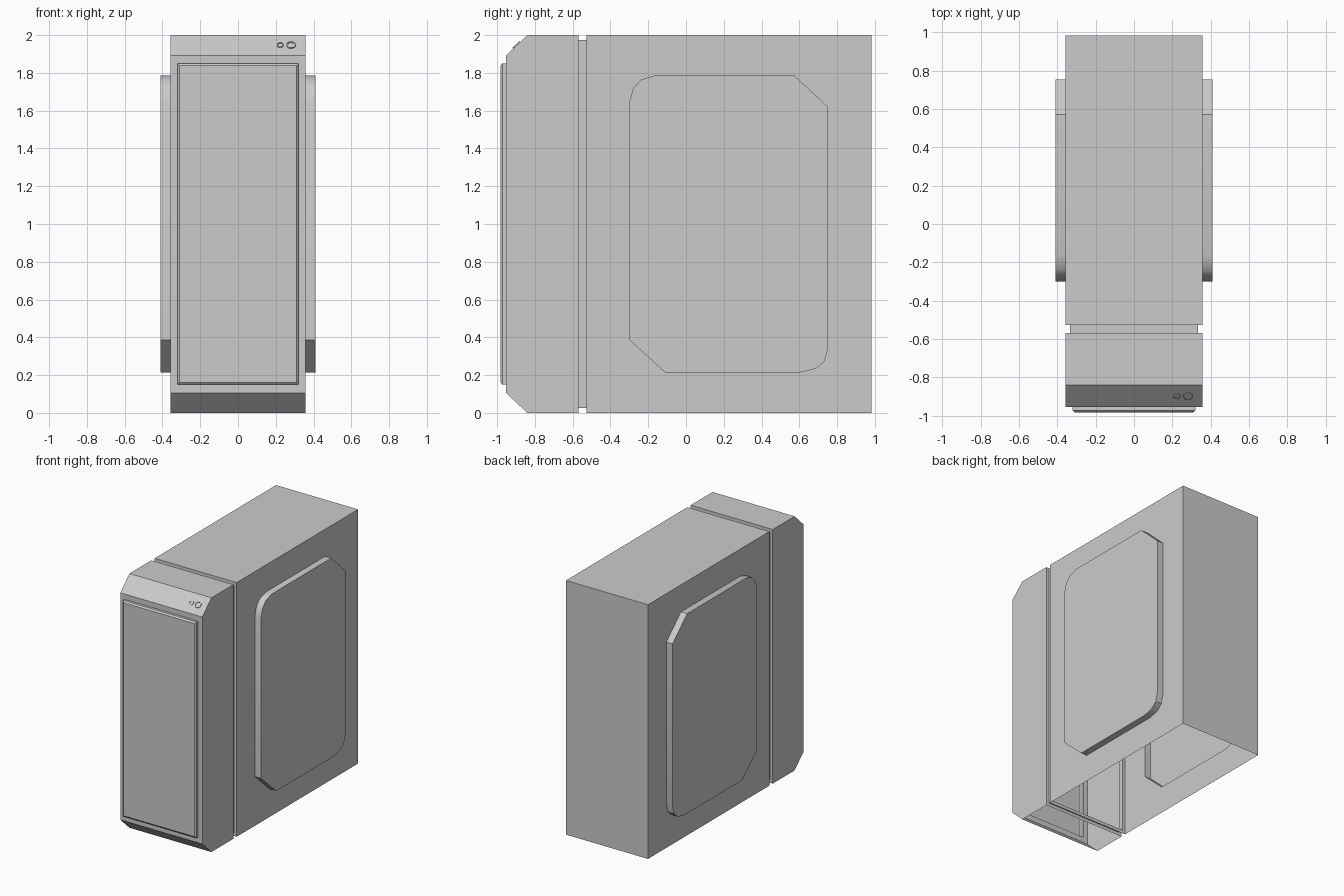
import bpy, bmesh, math
from mathutils import Matrix, Vector

if "Cube" in bpy.data.objects:
    bpy.data.objects.remove(bpy.data.objects["Cube"])


def finish(bm, name):
    """Turn a bmesh into an object with smooth curves and sharp edges."""
    bmesh.ops.recalc_face_normals(bm, faces=bm.faces[:])
    me = bpy.data.meshes.new(name)
    bm.to_mesh(me)
    bm.free()
    me.shade_smooth()
    me.set_sharp_from_angle(angle=math.radians(35))
    ob = bpy.data.objects.new(name, me)
    bpy.context.collection.objects.link(ob)
    return ob


# Case shell: rectangular sections from back to front (y, half width, z low, z high)
W = 0.357
SECTIONS = [
    (0.982, W, 0, 2), (-0.526, W, 0, 2),                            # main body
    (-0.526, 0.333, 0.026, 1.974), (-0.568, 0.333, 0.026, 1.974),   # groove
    (-0.568, W, 0, 2), (-0.84, W, 0, 2), (-0.953, W, 0.106, 1.892), # front bezel
    (-0.953, 0.32, 0.15, 1.85), (-0.972, 0.32, 0.15, 1.85),         # front door
    (-0.982, 0.31, 0.162, 1.838),
]
# Quads left out per span (0 bottom, 1 right, 3 left): the underside is open
SKIP = {0: (0, 1, 3), 4: (0,)}

# Raised side panel outline (y, z)
PANEL = [(-0.30, 1.645), (-0.28, 1.718), (-0.237, 1.765), (-0.163, 1.787),
         (0.572, 1.787), (0.753, 1.619), (0.753, 0.349), (0.735, 0.275),
         (0.688, 0.234), (0.609, 0.215), (-0.111, 0.215), (-0.30, 0.387)]
PANEL_X = 0.41

bm = bmesh.new()
rings = [[bm.verts.new(p) for p in ((-w, y, a), (w, y, a), (w, y, b), (-w, y, b))]
         for y, w, a, b in SECTIONS]
for k, (r, s) in enumerate(zip(rings, rings[1:])):
    for i in range(4):
        if i not in SKIP.get(k, ()):
            j = (i + 1) % 4
            bm.faces.new((r[i], r[j], s[j], s[i]))
bm.faces.new(rings[0])
bm.faces.new(rings[-1])


def loop_edges(verts):
    return [bm.edges.get((a, b)) or bm.edges.new((a, b))
            for a, b in zip(verts, verts[1:] + verts[:1])]


# Side walls with the panel pushed outward from an opening
for side, (i, j) in ((1, (1, 2)), (-1, (3, 0))):
    wall = [rings[0][i], rings[0][j], rings[1][j], rings[1][i]]
    base = [bm.verts.new((side * W, y, z)) for y, z in PANEL]
    cap = [bm.verts.new((side * PANEL_X, y, z)) for y, z in PANEL]
    bmesh.ops.triangle_fill(bm, use_beauty=True, normal=Vector((side, 0, 0)),
                            edges=loop_edges(wall) + loop_edges(base))
    n = len(PANEL)
    for k in range(n):
        m = (k + 1) % n
        bm.faces.new((base[k], base[m], cap[m], cap[k]))
    bm.faces.new(cap)
finish(bm, "case_shell")


# Round buttons on the sloped top of the bezel
def button(name, x, radius):
    bm = bmesh.new()
    n = 20
    profile = [(radius, -0.006), (radius, 0.006), (radius * 0.78, 0.006),
               (radius * 0.72, 0.002)]
    loops = [[bm.verts.new((r * math.cos(2 * math.pi * k / n),
                            r * math.sin(2 * math.pi * k / n), h)) for k in range(n)]
             for r, h in profile]
    for a, b in zip(loops, loops[1:]):
        for k in range(n):
            m = (k + 1) % n
            bm.faces.new((a[k], a[m], b[m], b[k]))
    bm.faces.new(loops[-1])
    bm.faces.new(loops[0])
    slope = math.atan2(0.108, 0.113)
    bm.transform(Matrix.Translation((x, -0.8965, 1.946)) @ Matrix.Rotation(slope, 4, 'X'))
    finish(bm, name)


button("power_button", 0.281, 0.025)
button("reset_button", 0.224, 0.018)
